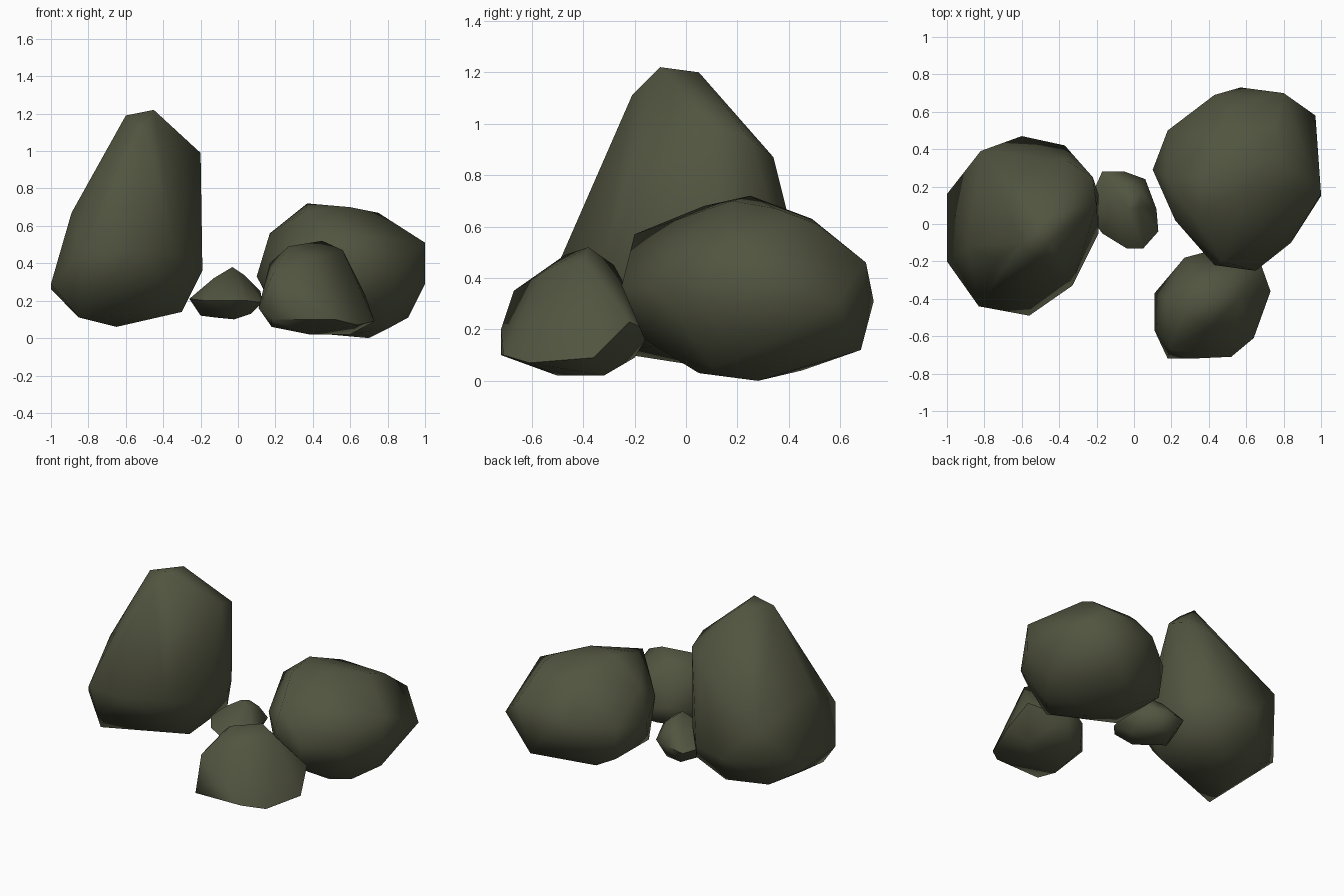
import bpy
import bmesh
import math

default_cube = bpy.data.objects.get("Cube")
if default_cube:
    bpy.data.objects.remove(default_cube, do_unlink=True)

# Single mossy stone colour
stone = bpy.data.materials.new("mossy_stone")
stone.use_nodes = True
stone_colour = (0.085, 0.09, 0.052, 1)
stone.diffuse_color = stone_colour
shader = stone.node_tree.nodes["Principled BSDF"]
shader.inputs["Base Color"].default_value = stone_colour
shader.inputs["Roughness"].default_value = 0.9


def make_rock(name, crown, girth, base):
    """Wrap a taut hull around a rock's corner points.

    Each group holds (x, y, z) corners in hundredths of a unit:
    the crown, the widest part and the underside.
    """
    bm = bmesh.new()
    for corner in crown + girth + base:
        bm.verts.new([value / 100 for value in corner])

    # Skin the corners, then drop any point left inside the skin
    bmesh.ops.convex_hull(bm, input=bm.verts)
    loose = [vert for vert in bm.verts if not vert.link_faces]
    bmesh.ops.delete(bm, geom=loose, context="VERTS")
    bmesh.ops.recalc_face_normals(bm, faces=bm.faces)

    mesh = bpy.data.meshes.new(name)
    bm.to_mesh(mesh)
    bm.free()
    mesh.materials.append(stone)
    rock = bpy.data.objects.new(name, mesh)
    bpy.context.collection.objects.link(rock)

    # Soft facets with only the hardest creases kept
    bpy.ops.object.select_all(action="DESELECT")
    rock.select_set(True)
    bpy.context.view_layer.objects.active = rock
    bpy.ops.object.shade_smooth_by_angle(angle=math.radians(60))
    return rock


# Tall leaning boulder
make_rock(
    "tall_boulder",
    crown=[(-45, -10, 122), (-60, -10, 119), (-45, 5, 120), (-50, -21, 111),
           (-73, -19, 90), (-22, 25, 94), (-20, 10, 99), (-36, 34, 87)],
    girth=[(-89, -12, 67), (-83, -44, 46), (-40, 36, 67), (-57, 34, 72),
           (-82, 39, 58), (-19, -5, 36), (-19, 16, 36), (-23, 26, 40),
           (-33, -33, 45), (-56, -49, 47), (-100, -20, 29), (-100, 16, 26),
           (-60, 47, 35), (-37, 42, 36)],
    base=[(-85, -28, 11), (-82, -8, 11), (-65, 4, 6), (-30, -10, 14),
          (-27, 27, 20), (-50, 28, 11), (-80, 24, 14)],
)

# Broad rounded boulder
make_rock(
    "broad_boulder",
    crown=[(37, 25, 72), (60, 18, 70), (36, 7, 68), (75, 35, 67),
           (78, 43, 64), (76, 51, 61), (45, 49, 63), (50, 61, 53),
           (17, 25, 56), (47, -20, 57), (100, 16, 51)],
    girth=[(97, 58, 30), (100, 15, 29), (80, 70, 46), (57, 73, 31),
           (43, 69, 40), (18, 50, 36), (10, 29, 33), (22, 2, 39),
           (43, -22, 40), (65, -25, 37), (84, -10, 35)],
    base=[(71, 68, 12), (91, 26, 11), (80, 10, 5), (70, 28, 0),
          (66, 5, 3), (37, 28, 3), (37, 45, 4), (20, 48, 14),
          (58, -16, 16), (22, 9, 12)],
)

# Squat stone at the front
make_rock(
    "front_stone",
    crown=[(45, -38, 52), (27, -47, 49), (19, -67, 35), (40, -56, 42),
           (56, -40, 47), (35, -28, 45), (17, -40, 40)],
    girth=[(61, -32, 33), (68, -22, 23), (42, -14, 19), (27, -18, 22),
           (11, -37, 16), (11, -57, 16), (18, -72, 10), (30, -72, 20),
           (52, -71, 10), (73, -36, 9)],
    base=[(64, -61, 7), (38, -50, 2), (60, -32, 2), (18, -55, 6),
          (36, -20, 9), (22, -26, 8)],
)

# Little stone in the middle
make_rock(
    "middle_stone",
    crown=[(-3, 8, 38), (-1, 14, 36), (-13, 5, 32), (4, 17, 32),
           (3, 9, 34), (-5, 22, 30)],
    girth=[(12, 8, 25), (13, -4, 19), (5, -13, 20), (-4, -13, 20),
           (-17, -5, 20), (-26, 8, 21), (-17, 28, 20), (-5, 28, 22),
           (6, 24, 22)],
    base=[(7, 5, 13), (-2, 6, 10), (-20, 8, 12), (-12, 23, 11),
          (0, 21, 11), (-3, -5, 12)],
)
